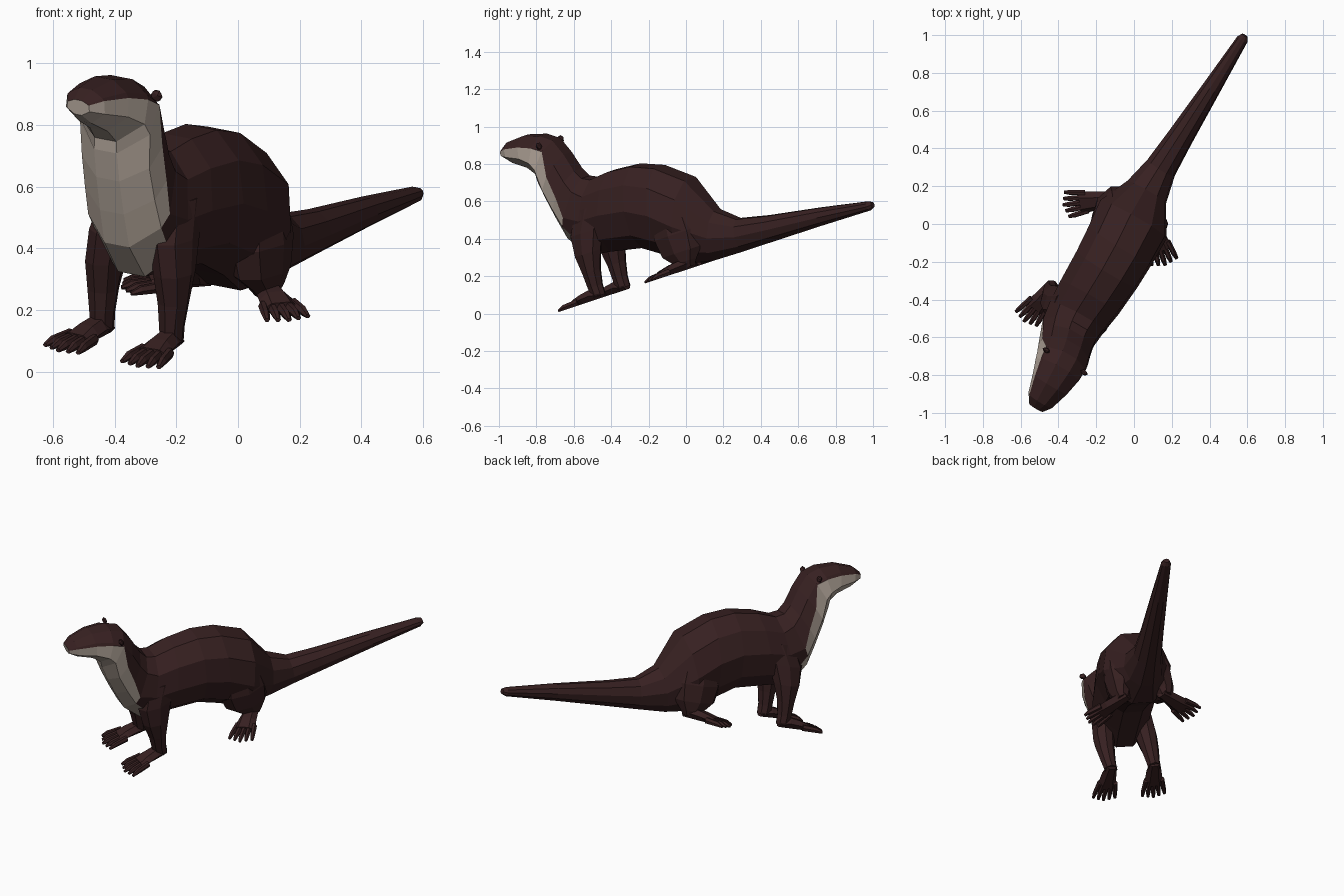
import bpy, bmesh, math
from mathutils import Matrix, Vector

cube = bpy.data.objects.get("Cube")
if cube:
    bpy.data.objects.remove(cube, do_unlink=True)


def material(name, rgb):
    mat = bpy.data.materials.new(name)
    mat.use_nodes = True
    mat.diffuse_color = (*rgb, 1)
    mat.node_tree.nodes["Principled BSDF"].inputs["Base Color"].default_value = (*rgb, 1)
    return mat


brown = material("dark brown fur", (0.038, 0.0145, 0.015))
cream = material("pale throat fur", (0.48, 0.405, 0.345))

# The animal is built upright and symmetrical, then turned and pitched as a whole
POSE = (Matrix.Rotation(math.radians(18.3), 4, "X")
        @ Matrix.Translation((-0.114, 0, 0.222))
        @ Matrix.Rotation(math.radians(-31.8), 4, "Z"))


def section(center, across, up, sides):
    """A ring of points around a centre, spanned by two half-axes."""
    return [center + across * math.cos(math.tau * k / sides)
            + up * math.sin(math.tau * k / sides) for k in range(sides)]


def loft(bm, rings, is_pale=lambda strip, sector: False):
    """Skin a list of rings and close both ends."""
    rows = [[bm.verts.new(p) for p in ring] for ring in rings]
    n = len(rows[0])
    for i in range(len(rows) - 1):
        for k in range(n):
            j = (k + 1) % n
            face = bm.faces.new((rows[i][k], rows[i][j], rows[i + 1][j], rows[i + 1][k]))
            face.material_index = int(is_pale(i, k))
    cap = bm.faces.new(rows[0])
    cap.material_index = int(is_pale(0, n - 1))
    bm.faces.new(rows[-1])


def finish(bm, name, mirrored=False):
    bmesh.ops.recalc_face_normals(bm, faces=bm.faces)
    mesh = bpy.data.meshes.new(name)
    bm.to_mesh(mesh)
    bm.free()
    mesh.materials.append(brown)
    mesh.materials.append(cream)
    obj = bpy.data.objects.new(name, mesh)
    bpy.context.collection.objects.link(obj)
    obj.matrix_world = POSE
    if mirrored:
        mod = obj.modifiers.new("Mirror", "MIRROR")
        mod.use_mirror_merge = False
    return obj


# Body from nose to tail tip: top y, top z, bottom y, bottom z, half width
BODY = [
    (-.768, .922, -.768, .872, .045),
    (-.72, .947, -.725, .835, .078),
    (-.61, .953, -.64, .785, .110),
    (-.50, .925, -.60, .740, .134),
    (-.43, .88, -.60, .700, .140),
    (-.39, .79, -.585, .60, .142),
    (-.36, .69, -.56, .48, .147),
    (-.33, .64, -.53, .36, .154),
    (-.28, .618, -.44, .235, .166),
    (-.16, .628, -.30, .22, .180),
    (-.01, .617, -.10, .185, .190),
    (.13, .568, .03, .11, .198),
    (.29, .455, .13, .03, .206),
    (.39, .25, .30, .0, .120),
    (.50, .172, .48, -.003, .085),
    (.68, .138, .68, -.003, .070),
    (1.0, .092, 1.0, -.004, .050),
    (1.305, .042, 1.305, -.008, .031),
    (1.33, .032, 1.33, .002, .018),
]
# Head and chest: rise and inset of the colour line on the sides
SIDE_LINE = [(.5, .9), (.45, .9), (.4, .9), (.45, .88), (.55, .88), (.1, 1), (0, 1), (-.2, 1)]
SIDES = 10
rings = []
for i, (ty, tz, by, bz, w) in enumerate(BODY):
    top, bottom = Vector((0, ty, tz)), Vector((0, by, bz))
    up = (top - bottom) / 2 / math.sin(math.radians(72))
    ring = section((top + bottom) / 2, Vector((w, 0, 0)), up, SIDES)
    if i < len(SIDE_LINE):
        rise, inset = SIDE_LINE[i]
        for k in (0, 5):
            ring[k] = ring[k] + up * rise
            ring[k].x *= inset
        # Full cheeks and a broad throat
        for k in (6, 9):
            ring[k] = ring[k] + up * (.3 if i < 5 else .1)
            ring[k].x *= 1.18 if i < 5 else 1.12
    rings.append(ring)


def throat(strip, sector):
    # Lower half of head and neck, narrowing on the chest
    low, high = (5, 9) if strip < 7 else (6, 8)
    return strip <= 7 and low <= sector <= high


bm = bmesh.new()
loft(bm, rings, throat)
finish(bm, "body_and_tail")

# Ears
bm = bmesh.new()
bmesh.ops.create_icosphere(bm, subdivisions=1, radius=1, matrix=(
    Matrix.Translation((.118, -.475, .875)) @ Matrix.Rotation(0.5, 4, "Y")
    @ Matrix.Diagonal((.022, .014, .022, 1))))
finish(bm, "ears", True)


# Legs: stacked level rings of x, y, z, side radius, fore-and-aft radius
def leg(name, levels):
    bm = bmesh.new()
    loft(bm, [section(Vector((x, y, z)), Vector((rx, 0, 0)), Vector((0, ry, 0)), 8)
              for x, y, z, rx, ry in levels])
    finish(bm, name, True)


leg("front_legs", [
    (.132, -.405, .015, .038, .042),
    (.133, -.405, .07, .042, .044),
    (.134, -.397, .15, .052, .054),
    (.130, -.385, .25, .064, .082),
    (.116, -.36, .36, .068, .108),
    (.100, -.30, .48, .060, .11),
])
leg("hind_legs", [
    (.130, .185, .012, .036, .045),
    (.130, .18, .045, .052, .075),
    (.115, .17, .10, .084, .13),
    (.105, .17, .20, .100, .15),
    (.095, .18, .32, .090, .12),
    (.085, .19, .40, .06, .08),
])


# Paws: a flat widening palm and five tapered toes
def paw(name, heel, angle, palm, toe, width):
    forward = Vector((math.sin(angle), -math.cos(angle), 0))
    side = Vector((math.cos(angle), math.sin(angle), 0))
    heel = Vector((*heel, 0))
    bm = bmesh.new()

    def slab(origin, direction, across, steps):
        loft(bm, [section(origin + direction * d + Vector((0, 0, h / 2)),
                          across * w, Vector((0, 0, h / 2 / .866)), 6)
                  for d, w, h in steps])

    slab(heel, forward, side, [(-.03, .034, .035), (.03, .044, .06),
                               (palm * .6, width * .85, .052), (palm, width, .036)])
    for k in range(-2, 3):
        turn = k * 0.08
        direction = forward * math.cos(turn) + side * math.sin(turn)
        across = side * math.cos(turn) - forward * math.sin(turn)
        base = heel + forward * (palm - .02 - abs(k) * .009) + side * (k * width * .4)
        slab(base, direction, across, [(0, .015, .034), (toe * .7, .014, .028),
                                       (toe, .009, .012)])
    finish(bm, name, True)


paw("front_paws", (.133, -.41), 0.08, .14, .118, .06)
paw("hind_paws", (.125, .19), 0.84, .17, .112, .064)
